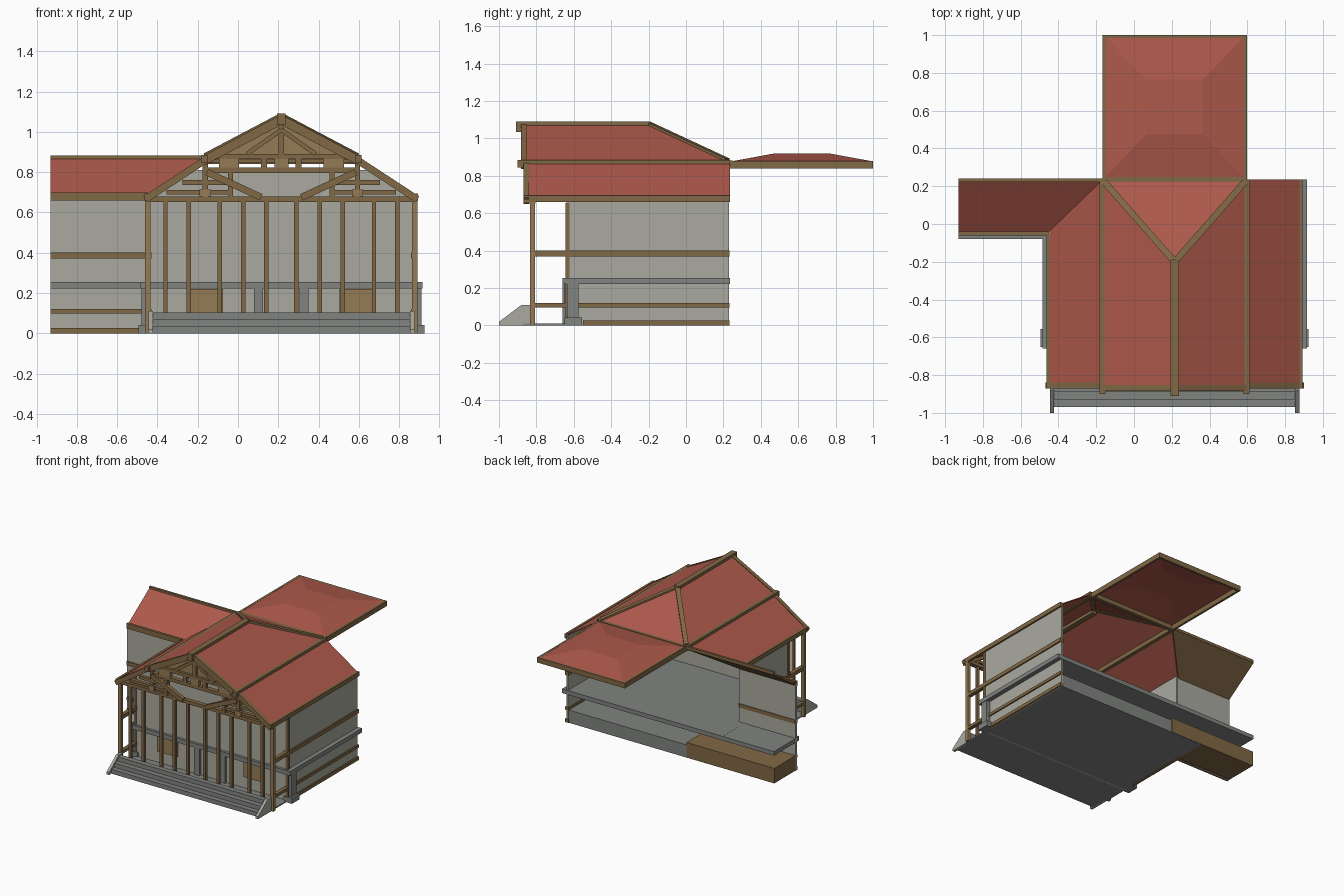
import bpy, bmesh
from mathutils import Vector, Matrix

if "Cube" in bpy.data.objects:
    bpy.data.objects.remove(bpy.data.objects["Cube"])

CX = 0.215  # mirror axis of the main hall


def material(name, col):
    m = bpy.data.materials.new(name)
    m.diffuse_color = (*col, 1)
    m.use_nodes = True
    m.node_tree.nodes["Principled BSDF"].inputs["Base Color"].default_value = m.diffuse_color
    return m


RED = material("roof_red", (0.42, 0.10, 0.07))
WOOD = material("timber", (0.22, 0.14, 0.06))
PANEL = material("panel_wood", (0.30, 0.20, 0.09))
WALL = material("plaster", (0.40, 0.40, 0.35))
STONE = material("stone", (0.22, 0.23, 0.22))


def finish(name, bm, mat):
    me = bpy.data.meshes.new(name)
    bm.to_mesh(me)
    bm.free()
    me.materials.append(mat)
    ob = bpy.data.objects.new(name, me)
    bpy.context.collection.objects.link(ob)
    return ob


def box(name, x0, x1, y0, y1, z0, z1, mat):
    bm = bmesh.new()
    bmesh.ops.create_cube(bm, size=1, matrix=Matrix.Translation(((x0 + x1) / 2, (y0 + y1) / 2, (z0 + z1) / 2))
                          @ Matrix.Diagonal((abs(x1 - x0), y1 - y0, z1 - z0, 1)))
    return finish(name, bm, mat)


def pair(name, o0, o1, *rest):
    # box given by offsets from the hall axis, built on both sides
    for s, side in ((-1, "left"), (1, "right")):
        a, b = sorted((CX + s * o0, CX + s * o1))
        box(name + "_" + side, a, b, *rest)


def beam(name, p, q, w, h, mat=WOOD):
    p, q = Vector(p), Vector(q)
    d = (q - p).normalized()
    side = Vector((0, 0, 1)).cross(d).normalized()
    up = d.cross(side)
    rot = Matrix((d, side, up)).transposed().to_4x4()
    bm = bmesh.new()
    bmesh.ops.create_cube(bm, size=1, matrix=Matrix.Translation((p + q) / 2) @ rot
                          @ Matrix.Diagonal(((q - p).length, w, h, 1)))
    return finish(name, bm, mat)


def beam_pair(name, p, q, w, h):
    for s, side in ((-1, "left"), (1, "right")):
        beam(name + "_" + side, (CX + s * p[0], *p[1:]), (CX + s * q[0], *q[1:]), w, h)


def sheet(name, pts, mat, thick=0.008):
    bm = bmesh.new()
    f = bm.faces.new([bm.verts.new(p) for p in pts])
    f.normal_update()
    if f.normal.z < 0:
        f.normal_flip()
    ob = finish(name, bm, mat)
    md = ob.modifiers.new("thickness", "SOLIDIFY")
    md.thickness = thick
    md.offset = -1
    return ob


def prism(name, prof, axis, a, b, mat):
    # extrude a profile along x (profile y,z) or along y (profile x,z)
    bm = bmesh.new()
    at = lambda p, t: (t, p[0], p[1]) if axis == "x" else (p[0], t, p[1])
    f = bm.faces.new([bm.verts.new(at(p, a)) for p in prof])
    r = bmesh.ops.extrude_face_region(bm, geom=[f])
    d = Vector((b - a, 0, 0)) if axis == "x" else Vector((0, b - a, 0))
    bmesh.ops.translate(bm, vec=d, verts=[v for v in r["geom"] if isinstance(v, bmesh.types.BMVert)])
    bmesh.ops.recalc_face_normals(bm, faces=bm.faces)
    return finish(name, bm, mat)


# floors and bases
box("porch_floor", CX - 0.66, CX + 0.66, -0.87, -0.63, 0, 0.01, STONE)
box("hall_base", CX - 0.66, CX + 0.66, -0.63, 0.228, 0, 0.1, STONE)
box("wing_base", -0.93, -0.165, -0.04, 0.23, 0.002, 0.12, WOOD)

# entrance steps with sloping cheeks
for i in range(3):
    box(f"step_{i}", CX - 0.64, CX + 0.64, -0.97 + 0.04 * i, -0.85, 0, 0.034 * (i + 1), STONE)
for s, side in ((-1, "left"), (1, "right")):
    prism("step_cheek_" + side, [(-1, 0), (-1, 0.02), (-0.88, 0.11), (-0.83, 0.11), (-0.83, 0)],
          "x", CX + s * 0.638, CX + s * 0.66, WALL)

# thin walls, back and wing end left open
box("right_wall", 0.865, 0.88, -0.64, 0.23, 0, 0.69, WALL)
box("left_wall", -0.45, -0.435, -0.64, -0.04, 0, 0.69, WALL)
box("wing_wall", -0.93, -0.44, -0.05, -0.035, 0, 0.68, WALL)
prism("front_wall", [(CX - 0.66, 0), (CX + 0.66, 0), (CX + 0.66, 0.66), (CX + 0.45, 0.81),
                     (CX - 0.45, 0.81), (CX - 0.66, 0.66)], "y", -0.64, -0.625, WALL)
pair("front_panel", 0.29, 0.465, -0.65, -0.63, 0.1, 0.22, PANEL)

# stone ledge slab running round the plan
box("hall_ledge", CX - 0.70, CX + 0.70, -0.66, 0.235, 0.222, 0.255, STONE)
box("wing_ledge", -0.93, -0.45, -0.08, 0.235, 0.2225, 0.2545, STONE)
pair("front_pillar", 0.09, 0.135, -0.66, -0.63, 0, 0.225, STONE)
pair("corner_pillar", 0.645, 0.695, -0.635, -0.575, 0, 0.225, STONE)
pair("corner_pillar_foot", 0.635, 0.71, -0.65, -0.555, 0, 0.042, STONE)

# horizontal timber rails
for z0, z1, y0 in ((0, 0.027, -0.55), (0.097, 0.12, -0.83), (0.37, 0.4, -0.83)):
    box("right_rail", 0.86, 0.89, y0, 0.232, z0, z1, WOOD)
    box("left_rail", -0.46, -0.43, y0, -0.04, z0, z1, WOOD)
    box("wing_rail", -0.93, -0.44, -0.06, -0.03, z0, z1, WOOD)

# porch posts
pair("corner_post", 0.65, 0.677, -0.835, -0.808, 0, 0.67, PANEL)
pair("wall_post", 0.65, 0.672, -0.645, -0.622, 0, 0.655, WOOD)
for o in (0.075, 0.19, 0.305, 0.46, 0.575):
    pair("porch_post", o - 0.011, o + 0.011, -0.833, -0.811, 0.01, 0.67, WOOD)

# roof slopes
for s, side in ((-1, "left"), (1, "right")):
    X = lambda o: CX + s * o
    sheet("upper_roof_" + side, [(CX, -0.87, 1.08), (CX, -0.2, 1.08), (X(0.38), 0.23, 0.88), (X(0.38), -0.87, 0.88)], RED)
    sheet("lower_roof_" + side, [(X(0.38), -0.86, 0.875), (X(0.38), 0.235, 0.875),
                                 (X(0.675), 0.235 if s > 0 else -0.05, 0.68), (X(0.675), -0.86, 0.68)], RED)
sheet("back_hip", [(CX, -0.2, 1.08), (CX + 0.38, 0.23, 0.88), (CX - 0.38, 0.23, 0.88)], RED)
wing = [(-0.93, 0.235, 0.875), (-0.165, 0.235, 0.875), (-0.46, -0.05, 0.68), (-0.93, -0.05, 0.68)]
sheet("wing_roof", wing, RED)
sheet("wing_ceiling", [(x, y, z - 0.01) for x, y, z in wing], WOOD)

# shallow rear roof with raised middle
bm = bmesh.new()
rings = [[bm.verts.new((CX + a * hx, 0.62 + b * hy, z)) for a, b in ((-1, -1), (1, -1), (1, 1), (-1, 1))]
         for hx, hy, z in ((0.375, 0.38, 0.877), (0.15, 0.145, 0.92))]
bm.faces.new(rings[1])
for i in range(4):
    j = (i + 1) % 4
    bm.faces.new((rings[0][i], rings[0][j], rings[1][j], rings[1][i]))
finish("rear_roof", bm, RED)
pair("rear_roof_side_rim", 0.365, 0.382, 0.23, 1.0, 0.84, 0.88, WOOD)
box("rear_roof_back_rim", CX - 0.38, CX + 0.38, 0.983, 1.0, 0.84, 0.88, WOOD)
box("rear_roof_front_rim", CX - 0.38, CX + 0.38, 0.222, 0.25, 0.845, 0.883, WOOD)

# ridge, purlins, hips and eaves
box("ridge_beam", CX - 0.022, CX + 0.022, -0.91, -0.19, 1.035, 1.09, WOOD)
pair("purlin", 0.365, 0.397, -0.90, 0.235, 0.845, 0.885, WOOD)
beam_pair("hip_beam", (0, -0.2, 1.075), (0.37, 0.22, 0.88), 0.034, 0.026)
box("right_eave", 0.875, 0.893, -0.865, 0.235, 0.66, 0.695, WOOD)
box("left_eave", -0.463, -0.445, -0.865, -0.05, 0.66, 0.695, WOOD)
box("wing_eave", -0.93, -0.45, -0.06, -0.04, 0.66, 0.70, WOOD)
box("wing_ridge", -0.93, -0.165, 0.222, 0.24, 0.86, 0.882, WOOD)

# gable rakes and truss
Y = -0.855
beam_pair("upper_rake", (0.385, -0.868, 0.857), (0, -0.868, 1.06), 0.03, 0.045)
beam_pair("lower_rake", (0.675, Y, 0.665), (0.37, Y, 0.865), 0.03, 0.035)
prism("gable_board", [(CX - 0.35, 0.86), (CX + 0.35, 0.86), (CX, 1.05)], "y", -0.83, -0.815, PANEL)
box("tie_beam", CX - 0.675, CX + 0.675, -0.84, -0.805, 0.652, 0.678, WOOD)
box("lower_collar", CX - 0.37, CX + 0.37, -0.85, -0.815, 0.795, 0.822, WOOD)
box("upper_collar", CX - 0.36, CX + 0.36, -0.85, -0.815, 0.865, 0.89, WOOD)
box("king_block", CX - 0.035, CX + 0.035, -0.85, -0.82, 0.82, 0.868, PANEL)
box("king_post", CX - 0.014, CX + 0.014, -0.85, -0.82, 0.89, 1.04, WOOD)
pair("collar_block", 0.07, 0.10, -0.85, -0.82, 0.82, 0.868, WOOD)
pair("collar_end_block", 0.21, 0.31, -0.85, -0.82, 0.82, 0.868, PANEL)
beam_pair("inner_strut", (0.17, -0.845, 0.89), (0, -0.845, 1.01), 0.025, 0.022)
beam_pair("diagonal_brace", (0.37, -0.845, 0.80), (0.10, -0.845, 0.675), 0.03, 0.034)
pair("low_rail", 0.26, 0.57, -0.84, -0.812, 0.69, 0.712, WOOD)
pair("mid_rail", 0.25, 0.49, -0.84, -0.812, 0.737, 0.76, WOOD)
pair("truss_post", 0.24, 0.265, -0.845, -0.81, 0.67, 0.80, WOOD)
pair("truss_outer_post", 0.365, 0.39, -0.845, -0.81, 0.67, 0.85, WOOD)
pair("truss_block", 0.35, 0.405, -0.85, -0.81, 0.68, 0.715, PANEL)
